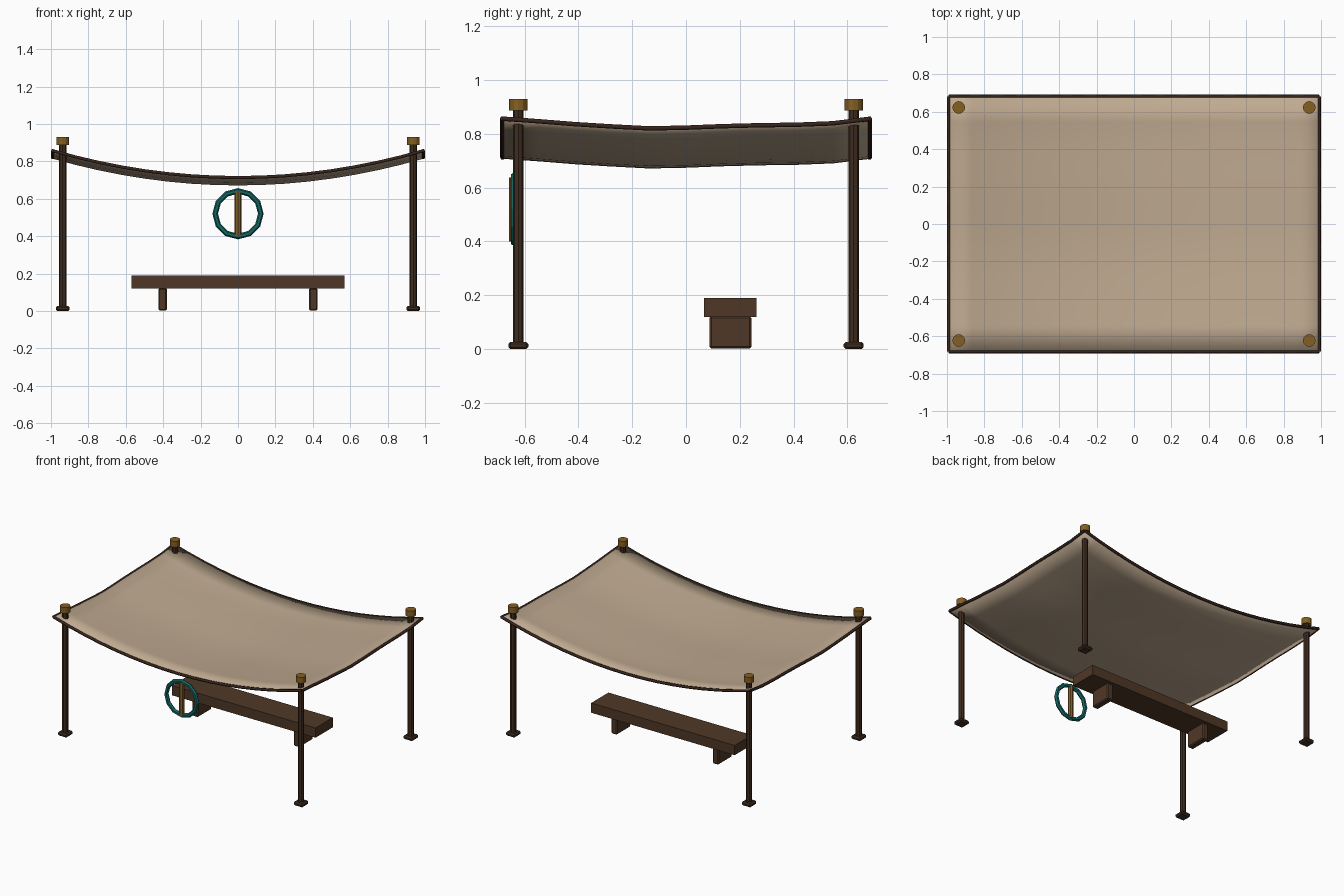
import bpy, bmesh, math
from mathutils import Vector

if "Cube" in bpy.data.objects:
    bpy.data.objects.remove(bpy.data.objects["Cube"])


def mat(name, col):
    m = bpy.data.materials.new(name)
    m.diffuse_color = (*col, 1)
    m.use_nodes = True
    m.node_tree.nodes["Principled BSDF"].inputs["Base Color"].default_value = m.diffuse_color
    return m


CLOTH = mat("tan cloth", (0.52, 0.40, 0.28))
POST = mat("dark wood", (0.050, 0.026, 0.014))
BENCH = mat("brown wood", (0.078, 0.039, 0.020))
TRIM = mat("dark trim", (0.038, 0.018, 0.012))
GOLD = mat("bronze", (0.235, 0.115, 0.017))
TEAL = mat("teal", (0.006, 0.135, 0.125))


def finish(o, name, m):
    o.name = name
    o.data.materials.append(m)
    return o


def box(name, m, lo, hi, bevel=0):
    lo, hi = Vector(lo), Vector(hi)
    bpy.ops.mesh.primitive_cube_add(size=1, location=(lo + hi) / 2)
    o = finish(bpy.context.object, name, m)
    for v in o.data.vertices:
        v.co = [v.co[i] * (hi - lo)[i] for i in range(3)]
    if bevel:
        b = o.modifiers.new("bevel", 'BEVEL')
        b.width, b.segments = bevel, 1
    return o


def cyl(name, m, x, y, z0, z1, r, n):
    bpy.ops.mesh.primitive_cylinder_add(vertices=n, radius=r, depth=z1 - z0,
                                        location=(x, y, (z0 + z1) / 2))
    return finish(bpy.context.object, name, m)


# canopy height: parabolic sag across x plus a soft ripple along y
RIPPLE = [(-0.69, 0), (-0.6, -.006), (-0.4, -.022), (-0.15, -.037), (0, -.034),
          (0.2, -.026), (0.5, -.022), (0.6, -.013), (0.69, 0)]
HX, HY, NX, NY = 0.99, 0.682, 16, 10


def height(x, y):
    dz = 0
    for (a, p), (b, q) in zip(RIPPLE, RIPPLE[1:]):
        if a <= y <= b:
            dz = p + (q - p) * (y - a) / (b - a)
    return 0.714 + 0.143 * (x / HX) ** 2 + dz


# cloth sheet
bm = bmesh.new()
bmesh.ops.create_grid(bm, x_segments=NX, y_segments=NY, size=1)
for v in bm.verts:
    x, y = v.co.x * HX, v.co.y * HY
    v.co = (x, y, height(x, y) + 0.006)
for f in bm.faces:
    f.smooth = True
me = bpy.data.meshes.new("canopy")
bm.to_mesh(me)
bm.free()
canopy = bpy.data.objects.new("canopy", me)
bpy.context.collection.objects.link(canopy)
finish(canopy, "canopy", CLOTH)
s = canopy.modifiers.new("thickness", 'SOLIDIFY')
s.thickness, s.offset = 0.012, -1


# rope trim along each canopy edge
def trim(name, pts):
    cu = bpy.data.curves.new(name, 'CURVE')
    cu.dimensions = '3D'
    cu.bevel_depth, cu.bevel_resolution, cu.use_fill_caps = 0.0095, 1, True
    sp = cu.splines.new('POLY')
    sp.points.add(len(pts) - 1)
    for p, c in zip(sp.points, pts):
        p.co = (*c, 1)
    o = bpy.data.objects.new(name, cu)
    bpy.context.collection.objects.link(o)
    finish(o, name, TRIM)


for sgn, fb, lr in ((-1, "front", "left"), (1, "back", "right")):
    xs = [HX * (2 * i / NX - 1) for i in range(NX + 1)]
    ys = [HY * (2 * i / NY - 1) for i in range(NY + 1)]
    trim(fb + "_trim", [(x, sgn * HY, height(x, sgn * HY)) for x in xs])
    trim(lr + "_trim", [(sgn * HX, y, height(HX, y)) for y in ys])

# posts with feet and caps
for sx, lr in ((-1, "left"), (1, "right")):
    for sy, fb in ((-1, "front"), (1, "back")):
        x, y, n = sx * 0.937, sy * 0.623, fb + "_" + lr
        cyl(n + "_post", POST, x, y, 0.01, 0.9, 0.02, 8)
        cyl(n + "_cap", GOLD, x, y, 0.887, 0.93, 0.034, 12)
        box(n + "_foot", POST, (x - .037, y - .037, 0), (x + .037, y + .037, .027), 0.008)
    # bench legs
    lx = sx * 0.403
    box(lr + "_bench_leg", BENCH, (lx - .023, .087, .002), (lx + .023, .243, .123), 0.007)

# bench seat
box("bench_seat", BENCH, (-.57, .066, .12), (.57, .262, .19))

# hanging ring emblem with upright bar
bpy.ops.mesh.primitive_torus_add(major_segments=12, minor_segments=6, major_radius=0.122,
                                 minor_radius=0.015, location=(0, -0.638, 0.52),
                                 rotation=(math.pi / 2, 0, 0))
finish(bpy.context.object, "ring", TEAL)
cyl("ring_bar", GOLD, 0, -0.638, 0.4, 0.638, 0.019, 8)
